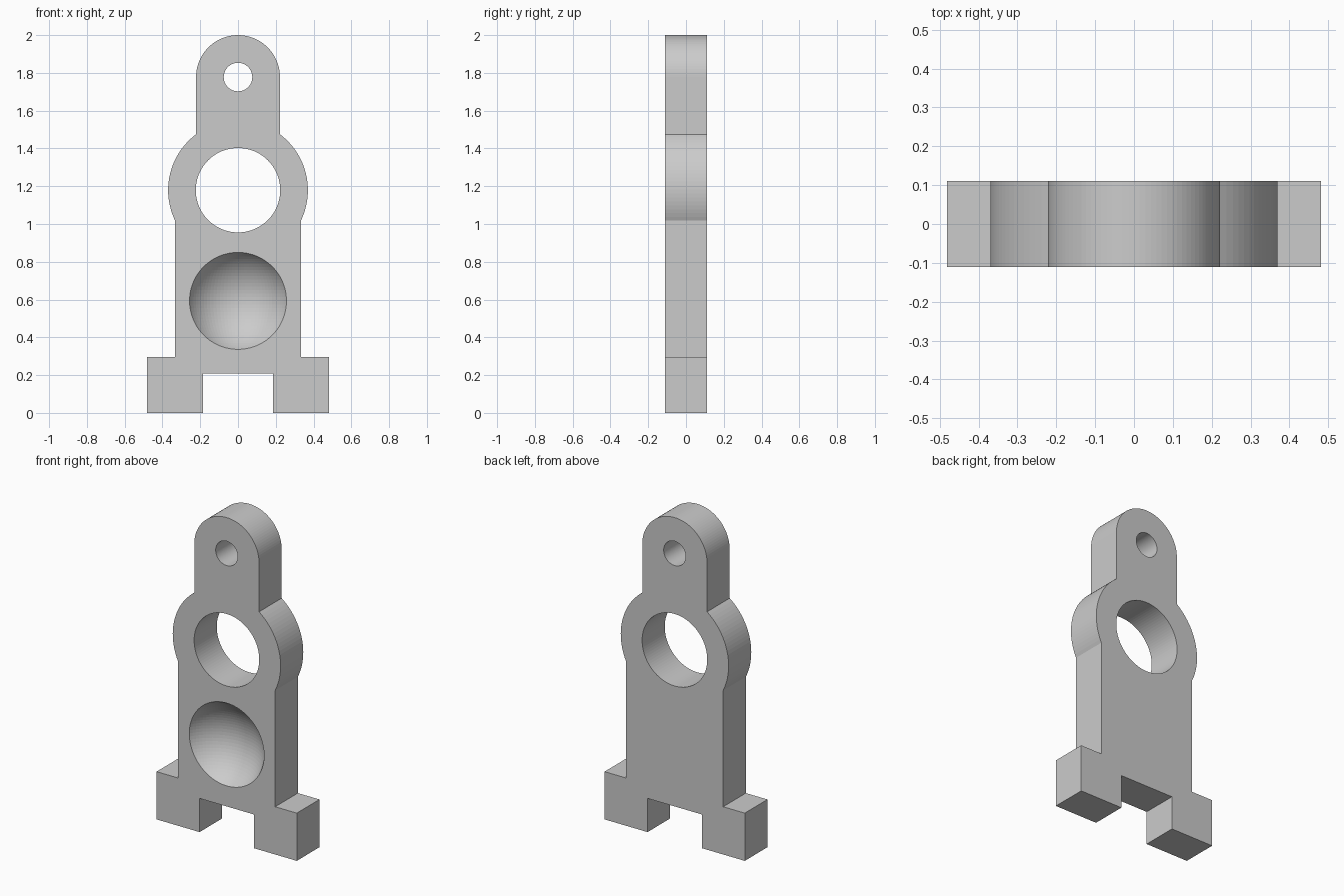
import bpy
import bmesh
from math import asin, acos, cos, sin, pi
from mathutils import Matrix

cube = bpy.data.objects.get("Cube")
if cube:
    bpy.data.objects.remove(cube, do_unlink=True)

# Main dimensions
THICK = 0.222
BODY_W, FOOT_W, NOTCH_W = 0.333, 0.481, 0.186   # half widths
FOOT_H, NOTCH_H = 0.296, 0.209
RING_R, RING_Z = 0.37, 1.179
HEAD_R, HEAD_Z = 0.222, 1.778
DISH_R, DISH_Z, DISH_OFFSET = 0.2963, 0.593, 0.148
SEGMENTS = 96

grey = bpy.data.materials.new("plain grey")
grey.use_nodes = True
grey.diffuse_color = (0.6, 0.6, 0.6, 1)
grey.node_tree.nodes["Principled BSDF"].inputs["Base Color"].default_value = (0.6, 0.6, 0.6, 1)


def make_object(name, bm):
    bmesh.ops.recalc_face_normals(bm, faces=bm.faces)
    mesh = bpy.data.meshes.new(name)
    bm.to_mesh(mesh)
    bm.free()
    mesh.materials.append(grey)
    obj = bpy.data.objects.new(name, mesh)
    bpy.context.collection.objects.link(obj)
    return obj


def arc(radius, z, start, end, steps):
    angles = [start + (end - start) * i / steps for i in range(steps + 1)]
    return [(radius * cos(a), z + radius * sin(a)) for a in angles]


def hole_cutter(name, radius, z):
    bm = bmesh.new()
    place = Matrix.Translation((0, 0, z)) @ Matrix.Rotation(pi / 2, 4, "X")
    bmesh.ops.create_cone(bm, cap_ends=True, segments=SEGMENTS, radius1=radius,
                          radius2=radius, depth=THICK * 2, matrix=place)
    return make_object(name, bm)


# Right half of the outline: foot, body, ring bulge, rounded head
half = [(NOTCH_W, NOTCH_H), (NOTCH_W, 0), (FOOT_W, 0), (FOOT_W, FOOT_H), (BODY_W, FOOT_H)]
half += arc(RING_R, RING_Z, -acos(BODY_W / RING_R), acos(HEAD_R / RING_R), 24)
half += arc(HEAD_R, HEAD_Z, 0, pi / 2, SEGMENTS // 4)
outline = half + [(-x, z) for x, z in reversed(half[:-1])]

# Plate extruded from the outline
bm = bmesh.new()
face = bm.faces.new([bm.verts.new((x, -THICK / 2, z)) for x, z in outline])
extruded = bmesh.ops.extrude_face_region(bm, geom=[face])
bmesh.ops.translate(bm, vec=(0, THICK, 0),
                    verts=[v for v in extruded["geom"] if isinstance(v, bmesh.types.BMVert)])
plate = make_object("bracket_plate", bm)

# Through holes and the spherical dish in the front
cutters = [hole_cutter("ring_hole_cutter", 0.2235, RING_Z),
           hole_cutter("head_hole_cutter", 0.0755, HEAD_Z)]
bm = bmesh.new()
bmesh.ops.create_uvsphere(bm, u_segments=SEGMENTS, v_segments=SEGMENTS // 2, radius=DISH_R,
                          matrix=Matrix.Translation((0, -THICK / 2 - DISH_OFFSET, DISH_Z)))
cutters.append(make_object("dish_cutter", bm))

bpy.context.view_layer.objects.active = plate
for cutter in cutters:
    mod = plate.modifiers.new(cutter.name, "BOOLEAN")
    mod.operation = "DIFFERENCE"
    mod.solver = "EXACT"
    mod.object = cutter
    bpy.ops.object.modifier_apply(modifier=mod.name)
    bpy.data.objects.remove(cutter, do_unlink=True)
